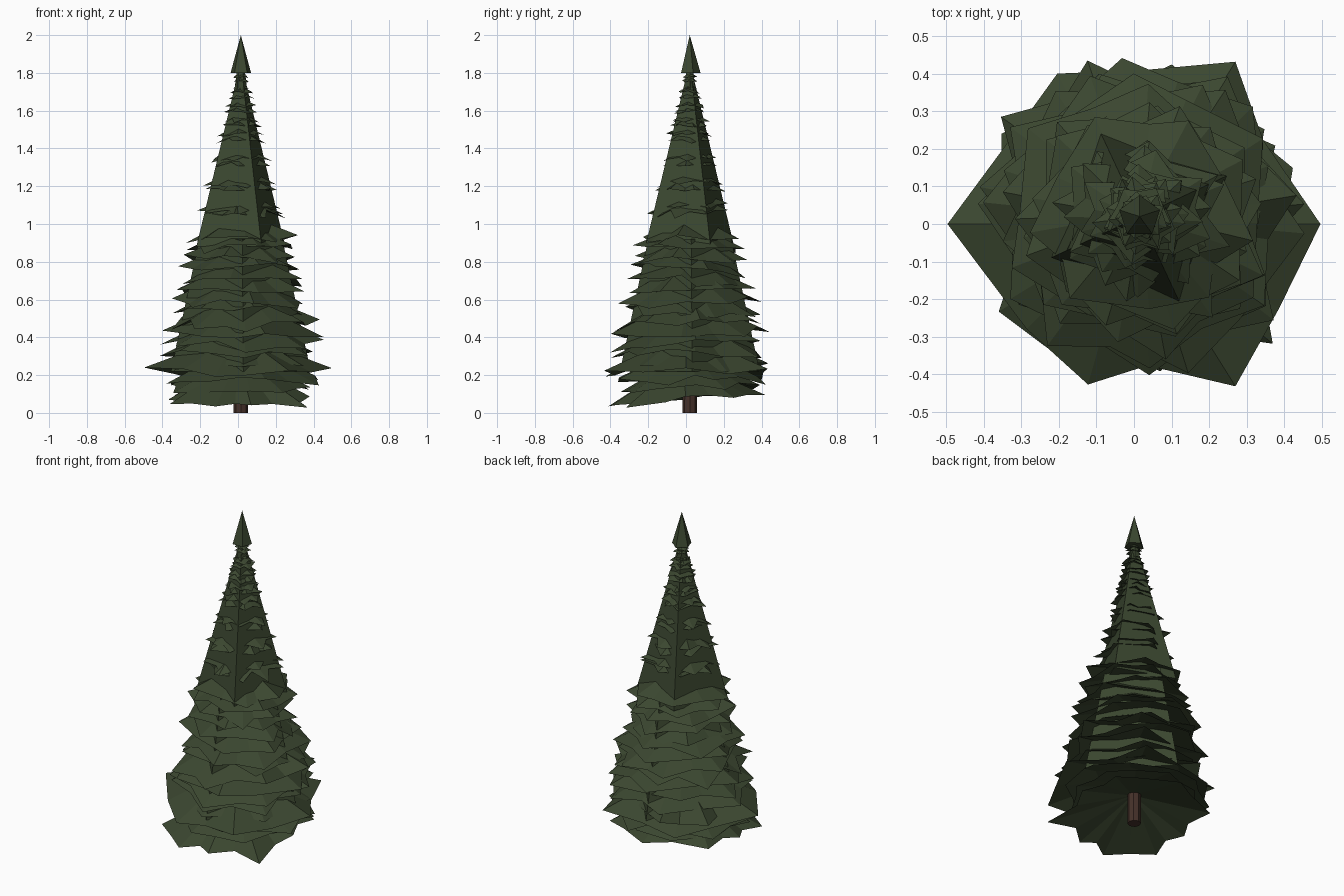
import bpy, bmesh, math, random
from mathutils import Vector

random.seed(11)
cube = bpy.data.objects.get("Cube")
if cube:
    bpy.data.objects.remove(cube, do_unlink=True)

AXIS = Vector((0.015, 0.02, 0))


def make_material(name, colour):
    mat = bpy.data.materials.new(name)
    mat.use_nodes = True
    mat.diffuse_color = colour
    mat.node_tree.nodes["Principled BSDF"].inputs["Base Color"].default_value = colour
    return mat


needles = make_material("dark needle green", (0.043, 0.062, 0.029, 1))
bark = make_material("bark brown", (0.060, 0.031, 0.023, 1))


def finish(name, bm, mat):
    bmesh.ops.recalc_face_normals(bm, faces=bm.faces)
    mesh = bpy.data.meshes.new(name)
    bm.to_mesh(mesh)
    bm.free()
    mesh.materials.append(mat)
    obj = bpy.data.objects.new(name, mesh)
    bpy.context.collection.objects.link(obj)
    return obj


def tapered(name, mat, sides, z0, z1, r0, r1, turn=0.0):
    """Upright cone or cylinder whose first corner points along turn."""
    bm = bmesh.new()
    bmesh.ops.create_cone(bm, cap_ends=True, segments=sides, radius1=r0,
                          radius2=r1, depth=z1 - z0)
    obj = finish(name, bm, mat)
    obj.location = AXIS + Vector((0, 0, (z0 + z1) / 2))
    obj.rotation_euler.z = math.radians(turn - 90)


def core_radius(z):
    return 0.265 * (1.86 - z)


def skirt(name, tips, z, rise, wobble, notch=0.84, centre=AXIS, tilt=0.0):
    """Ragged star-shaped layer of boughs; tips are (degrees, radius)."""
    tips = sorted(tips)
    rim = []
    for i, (angle, radius) in enumerate(tips):
        after, r_after = tips[(i + 1) % len(tips)]
        gap = (after - angle) % 360
        rim.append((angle, radius, random.uniform(-wobble, wobble)))
        rim.append((angle + gap * random.uniform(0.4, 0.6),
                    notch * random.uniform(0.95, 1.05) * min(radius, r_after),
                    random.uniform(-0.3, 1.2) * wobble))
    bm = bmesh.new()
    ring = []
    for angle, radius, height in rim:
        a = math.radians(angle)
        ring.append(bm.verts.new((radius * math.cos(a), radius * math.sin(a), height)))
    top = bm.verts.new((0, 0, rise))
    under = bm.verts.new((0, 0, 0.6 * rise))
    for a, b in zip(ring, ring[1:] + ring[:1]):
        bm.faces.new((a, b, top))
        bm.faces.new((b, a, under))
    obj = finish(name, bm, needles)
    obj.location = centre + Vector((0, 0, z))
    obj.rotation_euler.x = math.radians(tilt)


def random_tips(count, radius, spread):
    start = random.uniform(0, 360)
    step = 360 / count
    return [((start + (i + random.uniform(-0.25, 0.25)) * step) % 360,
             radius * random.uniform(1 - spread, 1 + spread)) for i in range(count)]


# Trunk, inner foliage body and pointed crown
tapered("trunk", bark, 8, 0.0, 0.4, 0.038, 0.036)
tapered("lower_core", needles, 4, 0.22, 0.92, 0.37, 0.22, 2)
tapered("upper_core", needles, 4, 0.88, 1.86, core_radius(0.88), 0.0, 25)
tapered("crown_tip", needles, 5, 1.80, 2.0, 0.057, 0.0, 18)
tapered("crown_neck", needles, 6, 1.70, 1.82, 0.035, 0.02)

# Widest bottom boughs, the lowest dipping toward the front
MIDDLE = Vector((0, 0, 0))
skirt("bottom_boughs", [(-147, .43), (-106, .43), (-80, .40), (-41, .49), (0, .38),
                        (36, .43), (89, .42), (142, .43), (180, .37)],
      0.07, 0.22, 0.018, 0.9, MIDDLE, 5)
skirt("wide_boughs", [(-180, .497), (-106, .445), (-58, .51), (0, .497), (58, .51),
                      (117, .45)], 0.205, 0.22, 0.035, 0.87, MIDDLE)
skirt("lower_fill_boughs", random_tips(8, 0.39, 0.05), 0.12, 0.20, 0.025, 0.9,
      tilt=2)
skirt("middle_fill_boughs", random_tips(8, 0.41, 0.05), 0.17, 0.20, 0.025, 0.9)

# Dense overlapping layers on the lower half
LOWER_LAYERS = 13
for i in range(LOWER_LAYERS):
    z = 0.245 + 0.056 * i
    r = min(0.42, 0.51 - 0.245 * z)
    skirt(f"lower_layer_{i + 1}", random_tips(random.randint(6, 8), r, 0.09),
          z, 0.5 * r, 0.03, 0.85, tilt=random.uniform(-4, 4))

# Sparse paired sprigs that break through the upper body
z, layer = 1.05, 1
while z < 1.72:
    for lift in (0.0, 0.03):
        r = core_radius(z + lift) * 0.96 + 0.022
        skirt(f"upper_layer_{layer}", random_tips(random.randint(6, 8), r, 0.12),
              z + lift, 0.5 * r, 0.08 * r + 0.004, 0.78, tilt=random.uniform(-4, 4))
        layer += 1
    z += 0.13 if z < 1.4 else 0.075

# Small frills below the crown tip
for i, z in enumerate((1.715, 1.755, 1.775)):
    skirt(f"crown_frill_{i + 1}", random_tips(6, 0.045, 0.15), z, 0.03, 0.006, 0.8)
